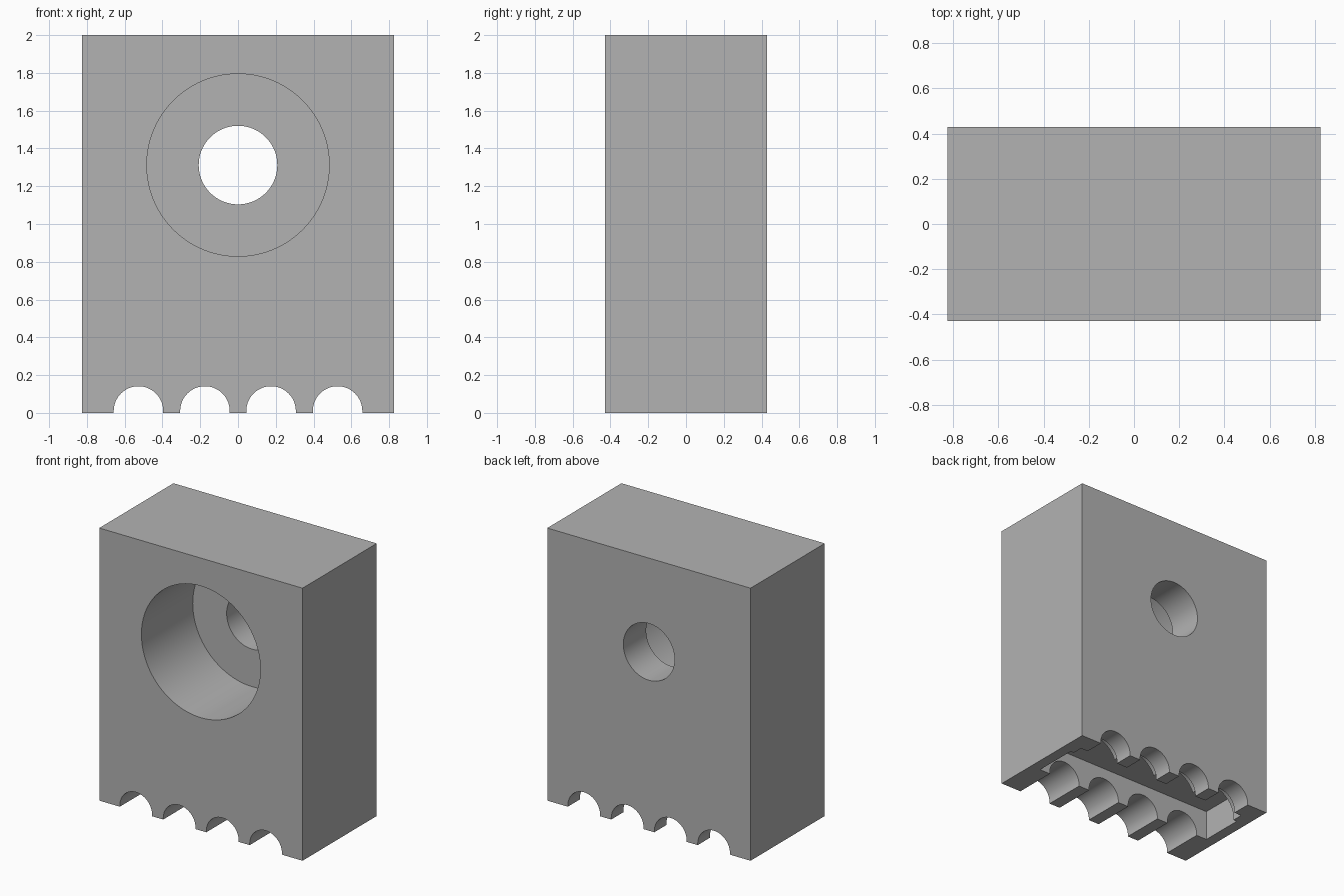
import bpy, bmesh, math

old = bpy.data.objects.get("Cube")
if old:
    bpy.data.objects.remove(old, do_unlink=True)

grey = bpy.data.materials.new("plain_grey")
grey.use_nodes = True
colour = (0.45, 0.45, 0.45, 1)
grey.diffuse_color = colour
grey.node_tree.nodes["Principled BSDF"].inputs["Base Color"].default_value = colour

W, D, H = 0.825, 0.43, 2.0   # half width, half depth, height


def prism(name, outline, y0, y1):
    """Extrude an x-z outline along y."""
    bm = bmesh.new()
    face = bm.faces.new([bm.verts.new((x, y0, z)) for x, z in outline])
    new = bmesh.ops.extrude_face_region(bm, geom=[face])["geom"]
    moved = [v for v in new if isinstance(v, bmesh.types.BMVert)]
    bmesh.ops.translate(bm, verts=moved, vec=(0, y1 - y0, 0))
    bmesh.ops.recalc_face_normals(bm, faces=bm.faces)
    mesh = bpy.data.meshes.new(name)
    bm.to_mesh(mesh)
    bm.free()
    mesh.materials.append(grey)
    ob = bpy.data.objects.new(name, mesh)
    bpy.context.collection.objects.link(ob)
    return ob


def rect(x, z0, z1):
    return [(-x, z0), (x, z0), (x, z1), (-x, z1)]


def circle(z, r, n=96):
    return [(r * math.cos(math.tau * i / n), z + r * math.sin(math.tau * i / n))
            for i in range(n)]


def arch(x, r, z=0.01, n=40):
    arc = [(x + r * math.cos(math.pi * i / n), z + r * math.sin(math.pi * i / n))
           for i in range(n + 1)]
    return arc + [(x - r, -0.1), (x + r, -0.1)]


def cut(target, outline, y0, y1):
    tool = prism("cutter", outline, y0, y1)
    tool.hide_render = True
    mod = target.modifiers.new("cut", "BOOLEAN")
    mod.operation, mod.solver, mod.object = "DIFFERENCE", "EXACT", tool
    bpy.ops.object.select_all(action="DESELECT")
    target.select_set(True)
    bpy.context.view_layer.objects.active = target
    bpy.ops.object.modifier_apply(modifier=mod.name)
    bpy.data.objects.remove(tool, do_unlink=True)


block = prism("holder_block", rect(W, 0, H), -D, D)

# stepped bore: wide from the front, narrow through the back
cut(block, circle(1.312, 0.483), -0.6, 0.165)
cut(block, circle(1.312, 0.208), 0.1, 0.6)

# pocket under the block
cut(block, rect(0.745, -0.1, 0.22), -0.115, 0.21)

# four arched channels, each with a wider groove behind the pocket
for x in (-0.527, -0.175, 0.175, 0.527):
    cut(block, arch(x, 0.131), -0.6, 0.6)
    cut(block, arch(x, 0.19), 0.15, 0.29)

bpy.ops.object.shade_smooth_by_angle(angle=math.radians(30))
